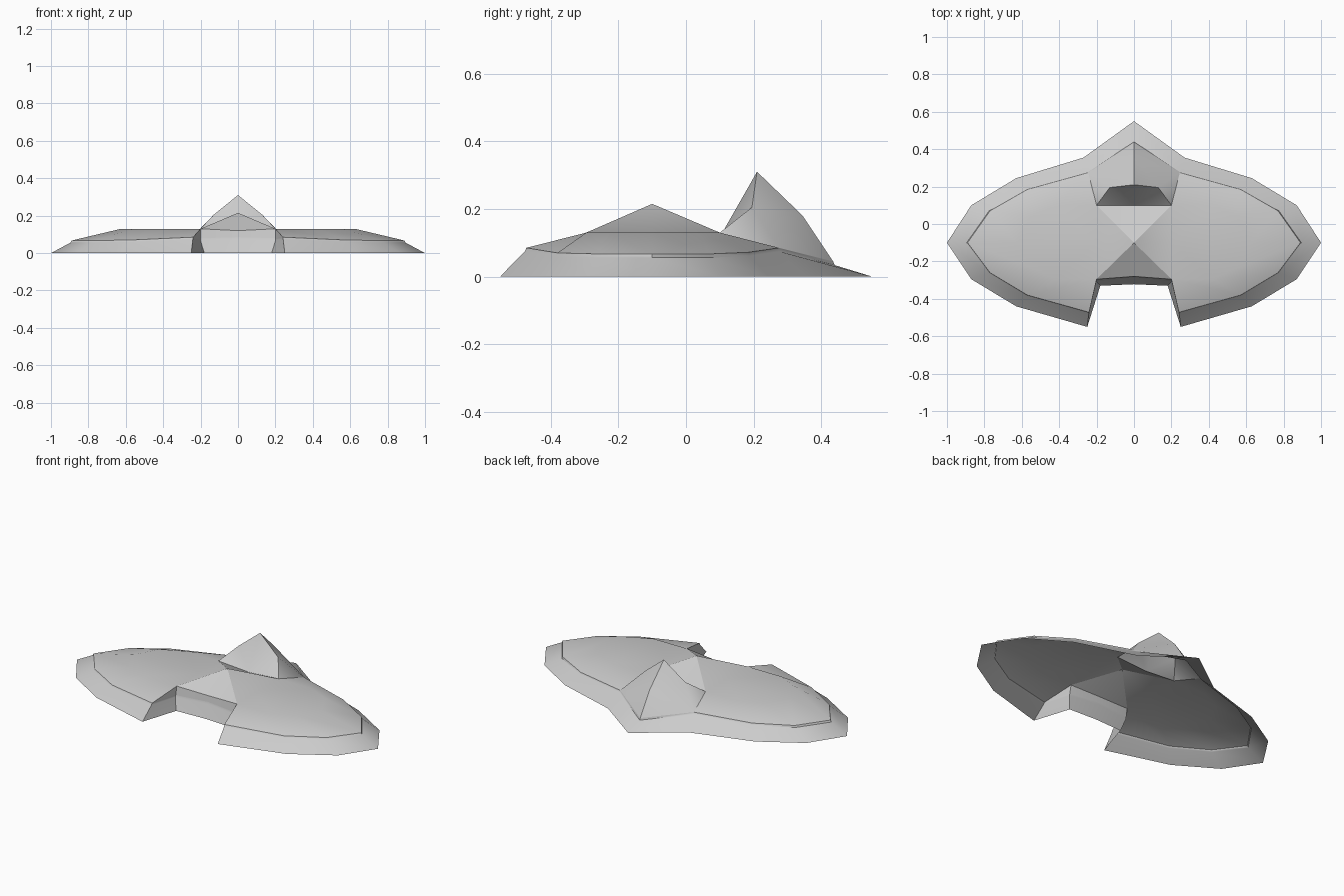
import bpy, bmesh, math

cube = bpy.data.objects.get("Cube")
if cube:
    bpy.data.objects.remove(cube, do_unlink=True)

grey = bpy.data.materials.new("hull_grey")
grey.use_nodes = True
colour = (0.6, 0.6, 0.6, 1)
grey.diffuse_color = colour
grey.node_tree.nodes["Principled BSDF"].inputs["Base Color"].default_value = colour


def build(name, faces):
    """Make the left half from lists of points, mirror it and shade it."""
    bm = bmesh.new()
    for points in faces:
        unique = list(dict.fromkeys(points))
        if len(unique) > 2:
            bm.faces.new([bm.verts.new(p) for p in unique])
    bmesh.ops.remove_doubles(bm, verts=bm.verts[:], dist=0.0005)
    geom = bm.verts[:] + bm.edges[:] + bm.faces[:]
    bmesh.ops.mirror(bm, geom=geom, axis='X', merge_dist=0.0005)
    bmesh.ops.remove_doubles(bm, verts=bm.verts[:], dist=0.0005)
    bmesh.ops.recalc_face_normals(bm, faces=bm.faces[:])
    if sum(f.normal.z * f.calc_area() for f in bm.faces) < 0:
        bmesh.ops.reverse_faces(bm, faces=bm.faces[:])
    mesh = bpy.data.meshes.new(name)
    bm.to_mesh(mesh)
    bm.free()
    mesh.materials.append(grey)
    obj = bpy.data.objects.new(name, mesh)
    bpy.context.collection.objects.link(obj)
    bpy.ops.object.select_all(action='DESELECT')
    obj.select_set(True)
    bpy.context.view_layer.objects.active = obj
    bpy.ops.object.shade_smooth_by_angle(angle=math.radians(35))
    weighted = obj.modifiers.new("weighted_normals", 'WEIGHTED_NORMAL')
    weighted.keep_sharp = True


def band(lower, upper):
    return [(lower[i], lower[i + 1], upper[i + 1], upper[i])
            for i in range(len(lower) - 1)]


# Half outlines, running from the tail round the side to the front notch
rim = [(x, y, 0) for x, y in (
    (0, .55), (.27, .355), (.63, .245), (.87, .1), (1, -.1),
    (.87, -.295), (.63, -.44), (.25, -.55), (.18, -.33), (0, -.322))]
edge = [(0, .435, .045), (.245, .275, .085), (.57, .185, .072),
        (.77, .07, .067), (.89, -.1, .067), (.77, -.26, .067),
        (.57, -.38, .07), (.24, -.472, .085), (.2, -.305, .08),
        (0, -.285, .085)]
# The skirt tops out just below and outside the upper hull's edge
lip = [(x * 1.006, y * 1.01, z - .011) for x, y, z in edge]
deck = [(x, y, .13) for x, y in (
    (.2, .1), (.42, .1), (.55, .04), (.625, -.1),
    (.55, -.235), (.42, -.295), (.2, -.295), (.2, -.295))]
front = (0, -.28, .12)

build("lower_skirt", band(rim, lip) + band(lip, edge))

# Upper hull: sloping sides, flat deck, canopy and tail fin in one shell
peak, valley = (0, -.1, .215), (0, .1, .117)
side = (.2, -.1, .13)
shoulder, apex = (.13, .195, .205), (0, .21, .31)
ridge, tail, corner = (0, .345, .18), edge[0], edge[1]
inner, outer = deck[0], deck[-1]

sides = band(edge[1:], deck + [front])
flat_deck = [tuple(deck[:-1]) + (side,)]
canopy = [(peak, valley, inner), (peak, inner, side),
          (peak, side, outer), (peak, outer, front)]
fin = [(valley, shoulder, inner), (valley, apex, shoulder),
       (inner, shoulder, corner), (shoulder, ridge, corner),
       (shoulder, apex, ridge), (ridge, tail, corner)]
build("upper_hull", sides + flat_deck + canopy + fin)
